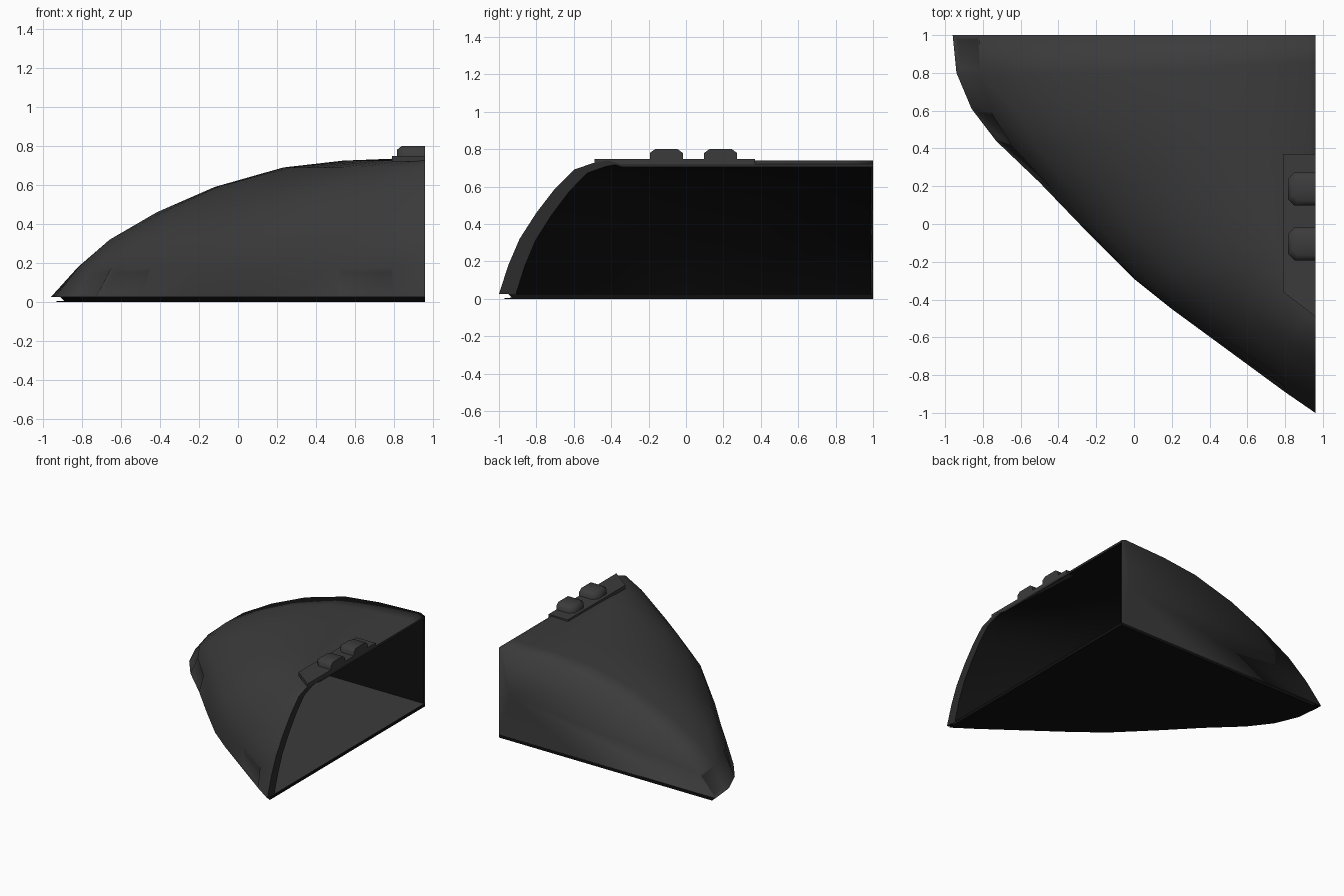
import bpy, bmesh, math

if "Cube" in bpy.data.objects:
    bpy.data.objects.remove(bpy.data.objects["Cube"])

XR, YB = 0.96, 1.0  # open side plane and rear plane


def material(name, value):
    m = bpy.data.materials.new(name)
    m.diffuse_color = (value, value, value, 1)
    m.use_nodes = True
    m.node_tree.nodes["Principled BSDF"].inputs["Base Color"].default_value = m.diffuse_color
    return m


charcoal = material("charcoal", 0.044)
rim_grey = material("dark_charcoal", 0.025)
black = material("black", 0.005)


def finish(bm, name, mats, angle=None):
    bmesh.ops.remove_doubles(bm, verts=bm.verts, dist=1e-4)
    bmesh.ops.recalc_face_normals(bm, faces=bm.faces)
    me = bpy.data.meshes.new(name)
    bm.to_mesh(me)
    bm.free()
    ob = bpy.data.objects.new(name, me)
    bpy.context.collection.objects.link(ob)
    for m in mats:
        me.materials.append(m)
    if angle:
        bpy.context.view_layer.objects.active = ob
        ob.select_set(True)
        bpy.ops.object.shade_smooth_by_angle(angle=math.radians(angle))
        ob.select_set(False)
    return ob


# Ground outline of the shell, from the rear corner to the front tip
outline = [(-.96, 1), (-.94, .8), (-.86, .61), (-.73, .44), (-.5, .22), (-.25, -.04),
           (0, -.29), (.2, -.45), (.5, -.67), (.8, -.89), (.96, -1)]
# Height, left limit, front limit and outward bulge of each level
levels = [(.025, -.96, -1, 0), (.18, -.82, -.95, .05), (.32, -.65, -.89, .08),
          (.46, -.4, -.8, .10), (.59, -.1, -.7, .10), (.69, .25, -.6, .08),
          (.725, .55, -.5, .05), (.74, .92, -.42, 0), (.722, .96, -.40, 0)]


def level_points(z, left, front, bulge):
    pts = []
    for i, (x, y) in enumerate(outline):
        b = bulge * math.sin(math.pi * i / (len(outline) - 1))
        pts.append((XR - (XR - x) * (XR - left) / 1.92 - b,
                    YB - (YB - y) * (YB - front) / 2 - b, z))
    return pts


def skin(bm, scale, faces=True):
    rows = [[bm.verts.new((XR - (XR - x) * scale[0], YB - (YB - y) * scale[1], z * scale[2]))
             for x, y, z in level_points(*lv)] for lv in levels]
    made = []
    if faces:
        for a, b in zip(rows, rows[1:]):
            for i in range(len(a) - 1):
                made.append(bm.faces.new((a[i], a[i + 1], b[i + 1], b[i])))
    return rows, made


def rear_wall(bm, rim, depth):
    """Fan of the rear wall around its crease point."""
    extra = [bm.verts.new((XR, YB - depth, .01)), bm.verts.new((.25, YB - depth, .01))]
    hub = bm.verts.new((.87, YB - depth - .01, .36))
    vs = rim + extra
    for a, b in zip(vs, vs[1:] + vs[:1]):
        bm.faces.new((a, b, hub))


OUT, INN = (1, 1, 1), (.96, .955, .975)

# Outer skin and rear wall, smooth throughout, with shallow dents on the lower edge
bm = bmesh.new()
rows, faces = skin(bm, OUT)
rear_wall(bm, [r[0] for r in rows], 0)
bmesh.ops.recalc_face_normals(bm, faces=bm.faces)
bmesh.ops.inset_individual(bm, faces=[faces[i] for i in (0, 2, 3, 8)],
                           thickness=.035, depth=-.012)
finish(bm, "shell", [charcoal], 120)

# Black lining inside the shell and against the rear wall
bm = bmesh.new()
rows, _ = skin(bm, INN)
for r in rows:
    r[0].co.y = YB - .012
rear_wall(bm, [r[0] for r in rows], .012)
finish(bm, "lining", [black], 35)

# Cut edge along the open side, and the lower rim
bm = bmesh.new()
outer, _ = skin(bm, OUT, False)
inner, _ = skin(bm, INN, False)
for j in range(len(levels) - 1):
    bm.faces.new((outer[j][-1], outer[j + 1][-1], inner[j + 1][-1], inner[j][-1]))
bm.faces.new((outer[-1][0], outer[-1][-1], inner[-1][-1], inner[-1][0]))
for i in range(len(outline) - 1):
    f = bm.faces.new((outer[0][i], outer[0][i + 1], inner[0][i + 1], inner[0][i]))
    f.material_index = 1
bmesh.ops.delete(bm, geom=[v for v in bm.verts if not v.link_faces], context='VERTS')
finish(bm, "cut_rim", [rim_grey, black])


def stack(name, rings, mats, angle=None, top_index=0):
    """Closed solid through matching outlines given as (z, points)."""
    bm = bmesh.new()
    loops = [[bm.verts.new((x, y, z)) for x, y in pts] for z, pts in rings]
    bm.faces.new(loops[0])
    bm.faces.new(loops[-1]).material_index = top_index
    for a, b in zip(loops, loops[1:]):
        for i in range(len(a)):
            j = (i + 1) % len(a)
            bm.faces.new((a[i], a[j], b[j], b[i]))
    return finish(bm, name, mats, angle)


# Thin black floor with a charcoal upper face
def floor_outline(s):
    return [(XR - (XR - x) * s, YB - (YB - y) * s) for x, y in outline] + [(XR, YB)]


stack("floor", [(0, floor_outline(.985)), (.005, floor_outline(.985)),
                (.006, floor_outline(.965)), (.025, floor_outline(.975))],
      [black, charcoal], top_index=1)

# Raised panel on the ridge
panel = [(.96, -.49), (.79, -.36), (.79, .37), (.96, .37)]
stack("ridge_panel", [(.72, panel), (.748, panel)], [charcoal])


# Two chamfered buttons, cut flat at the open side
def button_outline(yc, w, x0, c):
    return [(.96, yc - w), (x0 + c, yc - w), (x0, yc - w + c),
            (x0, yc + w - c), (x0 + c, yc + w), (.96, yc + w)]


for name, yc in (("front_button", -.105), ("rear_button", .185)):
    base, top = button_outline(yc, .088, .815, .035), button_outline(yc, .06, .84, .03)
    stack(name, [(.735, base), (.78, base), (.80, top)], [charcoal], 60)
